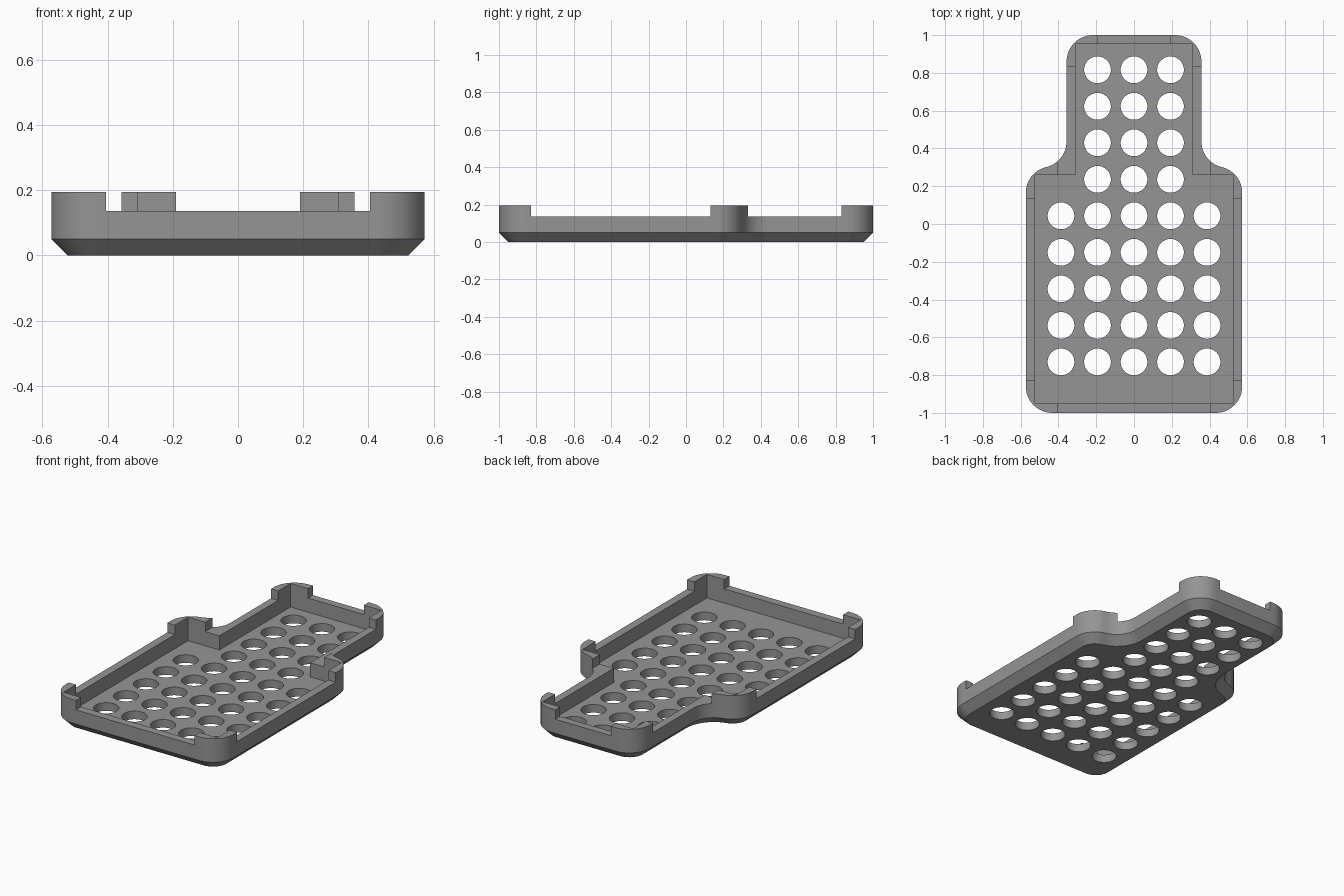
import bpy, bmesh, math

if "Cube" in bpy.data.objects:
    bpy.data.objects.remove(bpy.data.objects["Cube"])

R = 0.14                    # corner radius of the outline
W, N = 0.573, 0.357         # half width of the wide part and of the neck
SHOULDER = 0.305            # y of the shoulder
FLOOR, LOW, TOP = 0.05, 0.137, 0.195


def arc(cx, cy, r, a0, a1, n=12):
    return [(cx + r * math.cos(math.radians(a0 + (a1 - a0) * i / n)),
             cy + r * math.sin(math.radians(a0 + (a1 - a0) * i / n))) for i in range(n + 1)]


def mirror_outline(right):
    return right + [(-x, y) for x, y in reversed(right)]


def tray_outline(d):
    """Rounded bottle-like outline, inset by d."""
    sx, sy = W - R, SHOULDER - R            # shoulder arc centre
    cx = N + R                              # hollow arc centre
    cy = sy + math.sqrt((2 * R) ** 2 - (cx - sx) ** 2)
    t = math.degrees(math.atan2(cy - sy, cx - sx))
    right = arc(W - R, -1 + R, R - d, -90, 0)
    right += arc(sx, sy, R - d, 0, t)
    right += arc(cx, cy, R + d, 180 + t, 180)[1:]
    right += arc(N - R, 1 - R, R - d, 0, 90)
    return mirror_outline(right)


def loft(bm, layers):
    """Solid through (outline, z) layers."""
    rings = [[bm.verts.new((x, y, z)) for x, y in pts] for pts, z in layers]
    n = len(rings[0])
    for a, b in zip(rings, rings[1:]):
        for i in range(n):
            j = (i + 1) % n
            bm.faces.new((a[i], a[j], b[j], b[i]))
    bm.faces.new(list(reversed(rings[0])))
    bm.faces.new(rings[-1])


def make(name, solids):
    bm = bmesh.new()
    for layers in solids:
        loft(bm, layers)
    bmesh.ops.recalc_face_normals(bm, faces=bm.faces)
    mesh = bpy.data.meshes.new(name)
    bm.to_mesh(mesh)
    bm.free()
    ob = bpy.data.objects.new(name, mesh)
    bpy.context.collection.objects.link(ob)
    return ob


# Tray body with a chamfered underside
tray = make("tray", [[(tray_outline(0.05), 0), (tray_outline(0), 0.05), (tray_outline(0), TOP)]])
grey = bpy.data.materials.new("grey plastic")
grey.diffuse_color = (0.3, 0.3, 0.3, 1)
grey.use_nodes = True
grey.node_tree.nodes["Principled BSDF"].inputs["Base Color"].default_value = grey.diffuse_color
tray.data.materials.append(grey)

# Square-cornered cavity
cavity = mirror_outline([(0.523, -0.95), (0.523, 0.26), (0.309, 0.26), (0.309, 0.953)])
cavity_cutter = make("cavity_cutter", [[(cavity, FLOOR), (cavity, 0.3)]])

# Lowered rim between the raised corner tabs
rim = mirror_outline([(0.405, -1.1), (0.405, -0.828), (0.7, -0.828), (0.7, 0.132),
                      (0.405, 0.132), (0.405, 0.832), (0.19, 0.832), (0.19, 1.1)])
rim_cutter = make("rim_cutter", [[(rim, LOW), (rim, 0.35)]])

# Grid of drain holes: five across in the wide part, three in the neck
holes = []
for row in range(9):
    span = 2 if row < 5 else 1
    for col in range(-span, span + 1):
        ring = arc(col * 0.1933, -0.73 + row * 0.1933, 0.071, 0, 360, 32)[:-1]
        holes.append([(ring, -0.1), (ring, 0.1)])
hole_cutter = make("hole_cutter", holes)

# Apply the cuts
bpy.context.view_layer.objects.active = tray
tray.select_set(True)
for cutter in (cavity_cutter, rim_cutter, hole_cutter):
    mod = tray.modifiers.new(cutter.name, 'BOOLEAN')
    mod.operation = 'DIFFERENCE'
    mod.solver = 'EXACT'
    mod.object = cutter
    bpy.ops.object.modifier_apply(modifier=mod.name)
    bpy.data.objects.remove(cutter)

bpy.ops.object.shade_smooth_by_angle(angle=math.radians(30))
